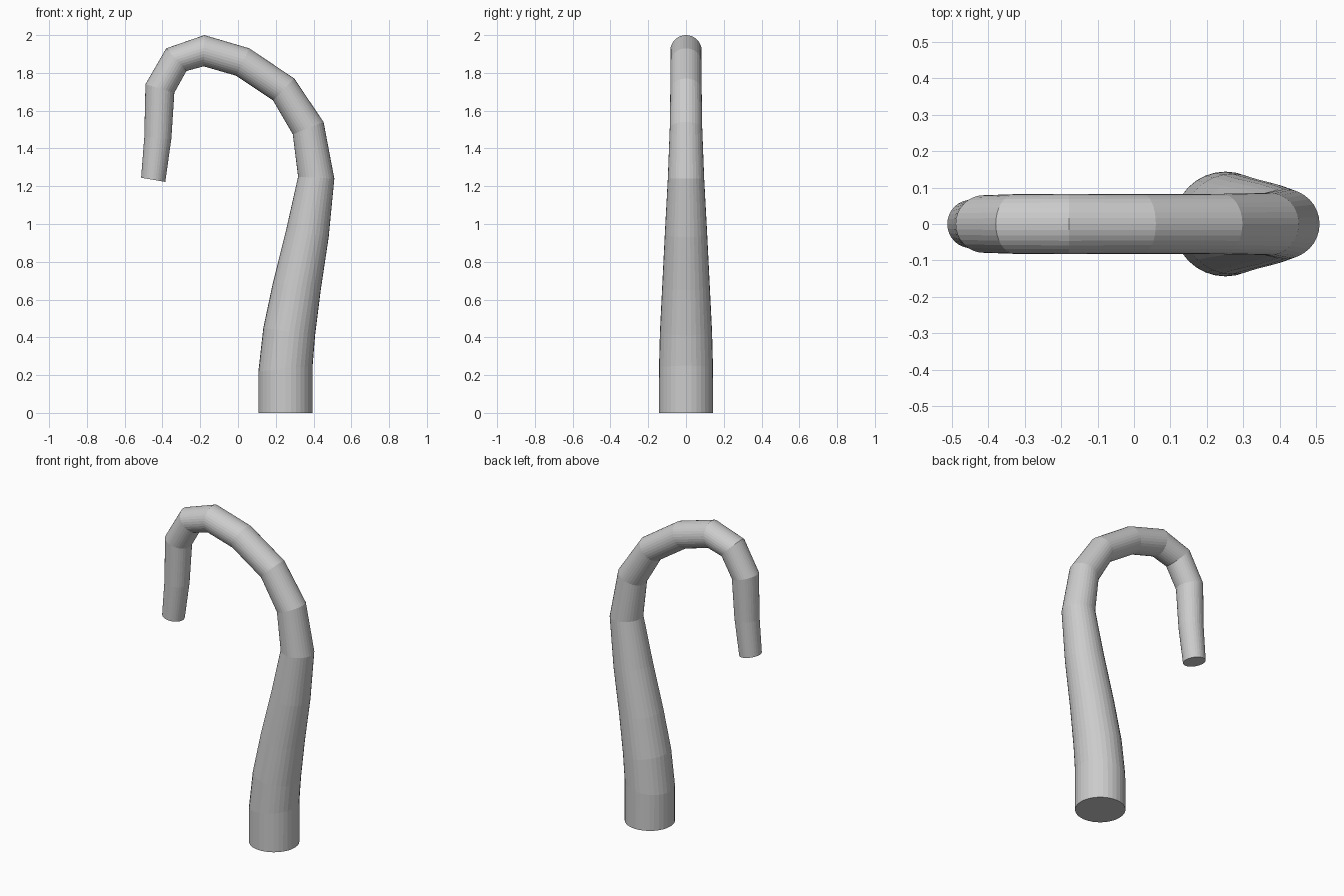
import bpy, bmesh, math
from mathutils import Vector

if "Cube" in bpy.data.objects:
    bpy.data.objects.remove(bpy.data.objects["Cube"])

SIDES = 32

# Mitred cross-sections: outer (x, z), inner (x, z), half-width in y
SECTIONS = [
    ((0.395, 0.00), (0.108, 0.00), 0.144),
    ((0.395, 0.25), (0.108, 0.22), 0.143),
    ((0.408, 0.41), (0.134, 0.45), 0.138),
    ((0.438, 0.65), (0.185, 0.69), 0.126),
    ((0.480, 0.93), (0.255, 0.97), 0.112),
    ((0.510, 1.24), (0.318, 1.25), 0.096),
    ((0.453, 1.54), (0.290, 1.475), 0.086),
    ((0.298, 1.77), (0.185, 1.655), 0.083),
    ((0.060, 1.93), (-0.010, 1.785), 0.082),
    ((-0.178, 2.00), (-0.182, 1.835), 0.083),
    ((-0.380, 1.93), (-0.273, 1.81), 0.082),
    ((-0.490, 1.74), (-0.337, 1.695), 0.079),
    ((-0.496, 1.46), (-0.353, 1.45), 0.072),
    ((-0.513, 1.245), (-0.385, 1.223), 0.066),
]

bm = bmesh.new()


def ring(outer, inner, half_width):
    """Elliptical loop spanning the outer and inner silhouette points."""
    o, i = Vector((outer[0], 0, outer[1])), Vector((inner[0], 0, inner[1]))
    mid, axis = (o + i) / 2, (o - i) / 2
    side = Vector((0, half_width, 0))
    angles = [2 * math.pi * k / SIDES for k in range(SIDES)]
    return [bm.verts.new(mid + axis * math.cos(a) + side * math.sin(a)) for a in angles]


# Tapered cane body, with flat caps at the foot and the tip
rings = [ring(*s) for s in SECTIONS]
for a, b in zip(rings, rings[1:]):
    for k in range(SIDES):
        n = (k + 1) % SIDES
        bm.faces.new((a[k], a[n], b[n], b[k]))
bm.faces.new(rings[0][::-1])
bm.faces.new(rings[-1])
bmesh.ops.recalc_face_normals(bm, faces=bm.faces)

mesh = bpy.data.meshes.new("hooked_pipe")
bm.to_mesh(mesh)
bm.free()
bpy.context.collection.objects.link(bpy.data.objects.new("hooked_pipe", mesh))
